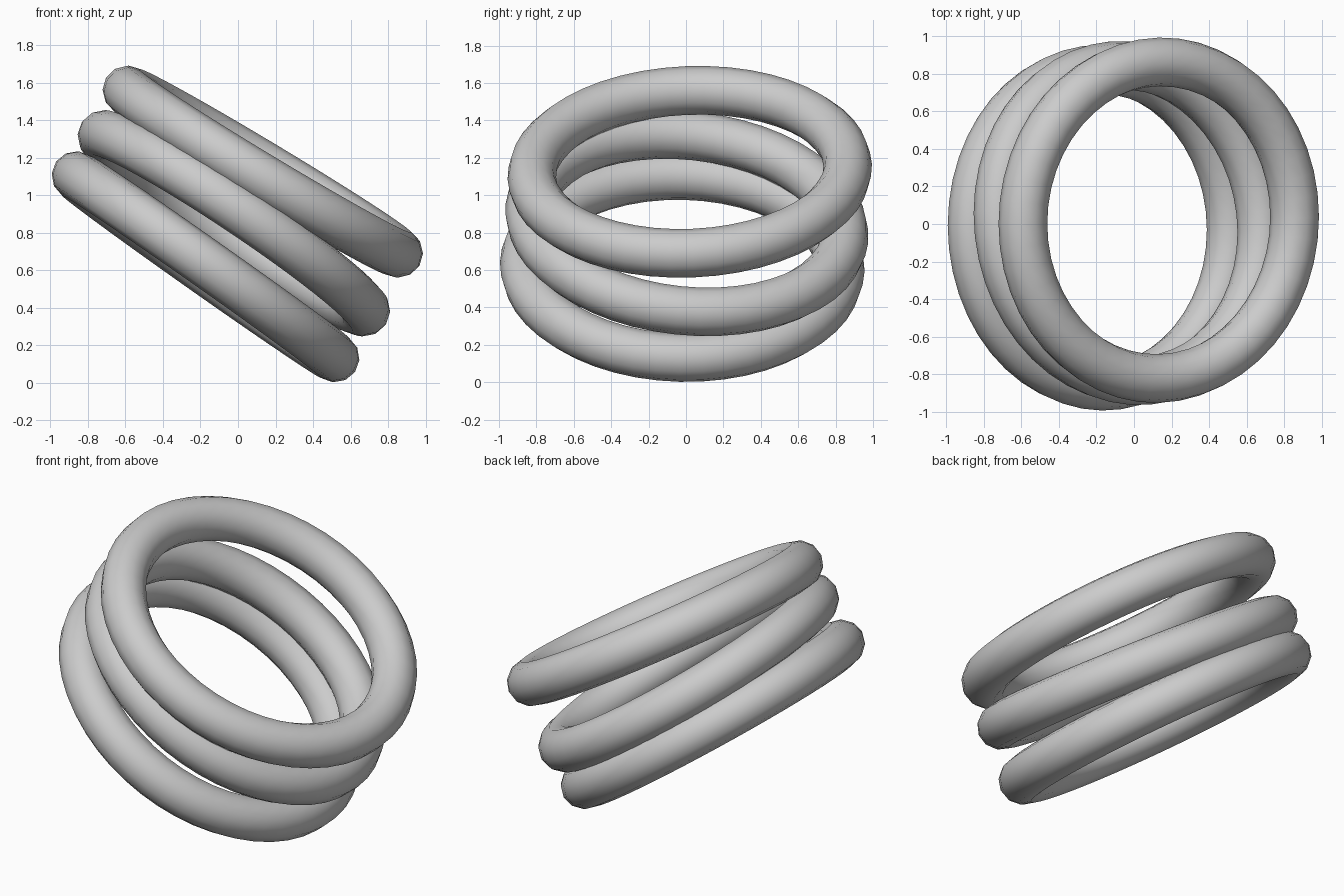
import bpy
from mathutils import Vector, Matrix

if "Cube" in bpy.data.objects:
    bpy.data.objects.remove(bpy.data.objects["Cube"])

MAJOR, MINOR = 0.845, 0.13


def ring(name, centre, normal):
    """Torus lying in the plane with the given normal."""
    n = Vector(normal).normalized()
    # local x follows the slope in the front view, local z is the normal
    u = Vector((1, 0, 0))
    u = (u - u.dot(n) * n).normalized()
    v = n.cross(u)
    bpy.ops.mesh.primitive_torus_add(major_segments=48, minor_segments=12,
                                     major_radius=MAJOR, minor_radius=MINOR)
    ob = bpy.context.object
    ob.name = name
    rot = Matrix((u, v, n)).transposed().to_4x4()
    ob.matrix_world = Matrix.Translation(centre) @ rot
    bpy.ops.object.shade_smooth()
    return ob


# three loosely stacked, tilted rings
ring("bottom_ring", (-0.173, -0.02, 0.618), (0.576, 0.020, 0.818))
ring("middle_ring", (-0.022, 0.005, 0.850), (0.556, 0.090, 0.831))
ring("top_ring", (0.132, 0.02, 1.125), (0.515, -0.036, 0.857))
